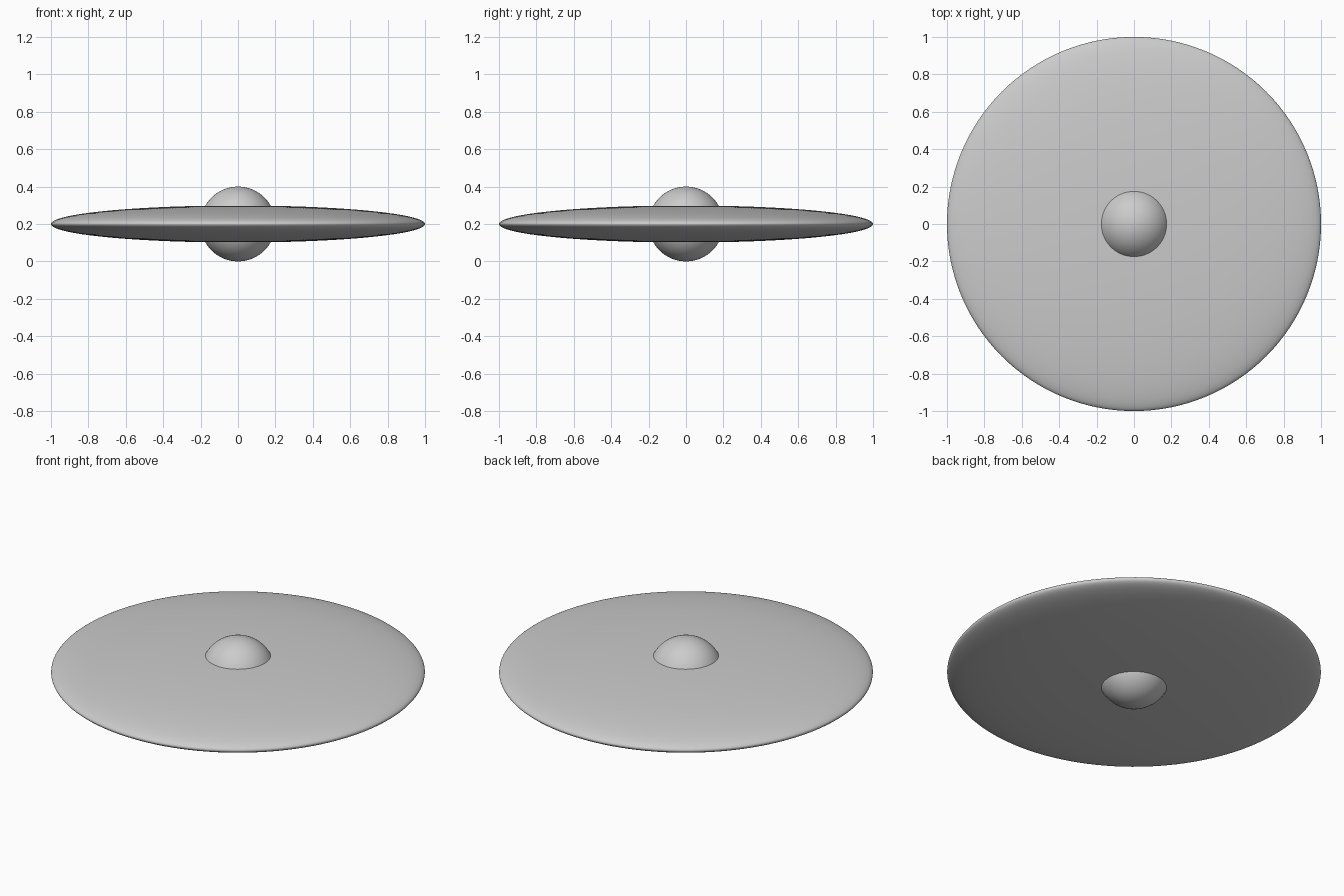
import bpy

if "Cube" in bpy.data.objects:
    bpy.data.objects.remove(bpy.data.objects["Cube"])

CENTRE_Z = 0.2


def ellipsoid(name, radius, half_height, segments, rings):
    bpy.ops.mesh.primitive_uv_sphere_add(
        segments=segments, ring_count=rings, radius=1, location=(0, 0, CENTRE_Z))
    obj = bpy.context.object
    obj.name = name
    obj.scale = (radius, radius, half_height)
    bpy.ops.object.transform_apply(location=False, rotation=False, scale=True)
    bpy.ops.object.shade_smooth()
    return obj


# Thin flattened disc
ellipsoid("disc", 1.0, 0.099, 128, 64)

# Ball bulging through the middle, above and below
ellipsoid("central_ball", 0.2, 0.2, 64, 32)
